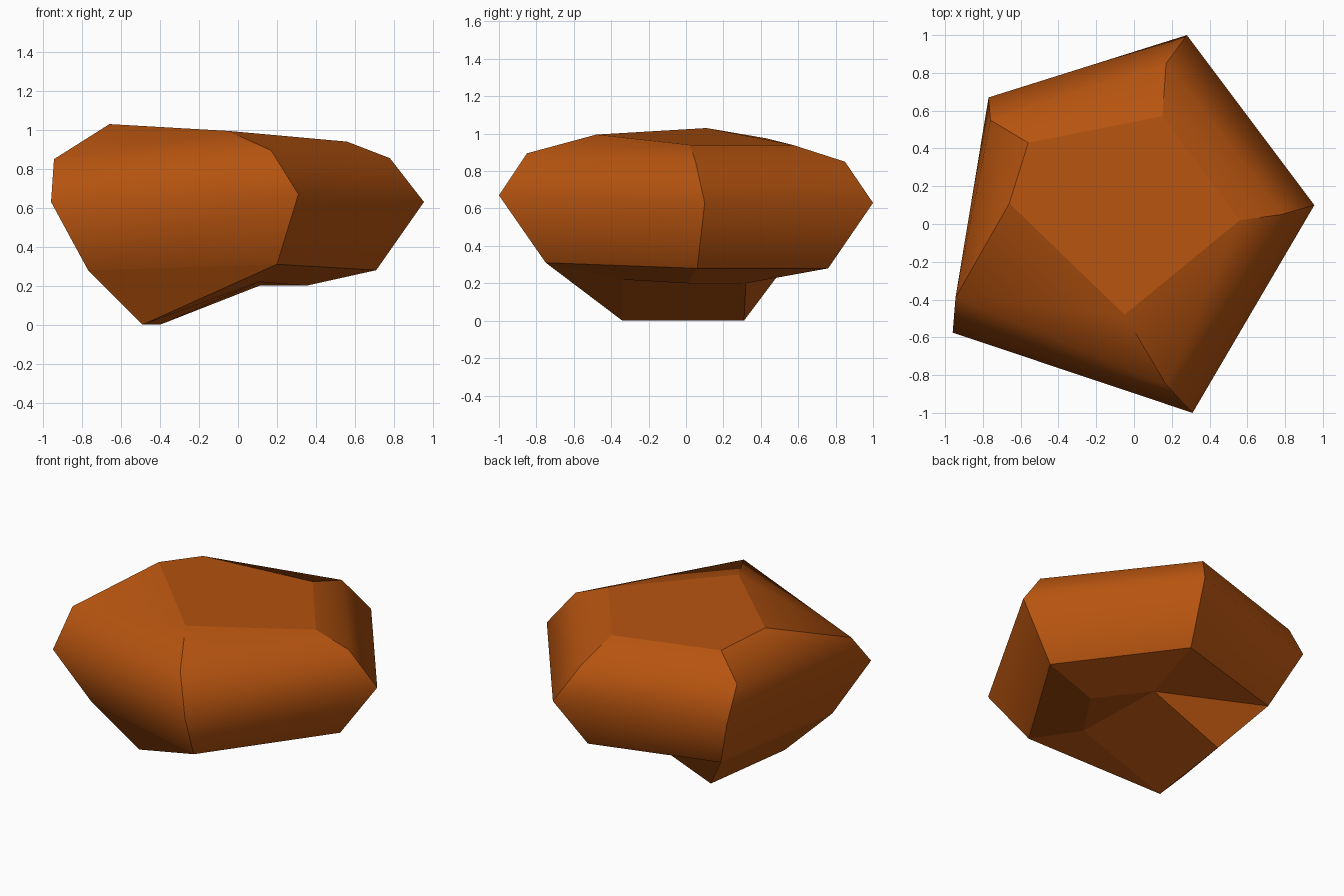
import bpy, bmesh

if "Cube" in bpy.data.objects:
    bpy.data.objects.remove(bpy.data.objects["Cube"])

# Five-cornered boulder: rings from bottom to top, each counter-clockwise
# starting at the right-hand corner
RINGS = [
    [(.35, .01, .20), (.11, .32, .20), (-.40, .31, 0), (-.49, -.34, 0), (.11, -.345, .22)],
    [(.71, .06, .28), (.19, .76, .28), (-.62, .52, .28), (-.77, -.44, .28), (.20, -.75, .31)],
    [(.955, .10, .63), (.28, 1.0, .63), (-.77, .67, .63), (-.96, -.575, .63), (.31, -1.0, .67)],
    [(.78, .05, .855), (.17, .85, .85), (-.76, .55, .85), (-.945, -.39, .85), (.17, -.85, .895)],
    [(.56, .02, .94), (.15, .57, .94), (-.56, .43, .975), (-.66, .11, 1.03), (-.05, -.48, .995)],
]
N = 5

bm = bmesh.new()
v = [[bm.verts.new(p) for p in ring] for ring in RINGS]

# Side bands; two lower quads are folded along a chosen diagonal
for r in range(len(RINGS) - 1):
    for i in range(N):
        j = (i + 1) % N
        a, b, c, d = v[r][i], v[r][j], v[r + 1][j], v[r + 1][i]
        if r == 0 and i == 1:        # hollow fold at the back
            faces = [(a, b, c), (a, c, d)]
        elif r == 0 and i == 3:      # raised fold at the front
            faces = [(a, b, c), (a, c, d)]
        else:
            faces = [(a, b, c, d)]
        for f in faces:
            bm.faces.new(f)

# Top cap, and underside made of a sloping foot and a flat triangle
bm.faces.new(v[-1])
low = v[0]
bm.faces.new((low[4], low[3], low[2], low[1]))
bm.faces.new((low[4], low[1], low[0]))

# Smooth along each side, sharp at the corner columns, caps and lower rim
for f in bm.faces:
    f.smooth = True
ring_of = {vert: r for r, ring in enumerate(v) for vert in ring}
for e in bm.edges:
    r0, r1 = (ring_of[x] for x in e.verts)
    e.smooth = r0 == r1 and r0 in (2, 3)
bmesh.ops.recalc_face_normals(bm, faces=bm.faces[:])

mesh = bpy.data.meshes.new("boulder")
bm.to_mesh(mesh)
bm.free()

# Single rust-orange colour
mat = bpy.data.materials.new("rust orange")
mat.diffuse_color = (0.47, 0.088, 0.005, 1)
mat.use_nodes = True
mat.node_tree.nodes["Principled BSDF"].inputs["Base Color"].default_value = mat.diffuse_color
mesh.materials.append(mat)
boulder = bpy.data.objects.new("boulder", mesh)
bpy.context.collection.objects.link(boulder)
